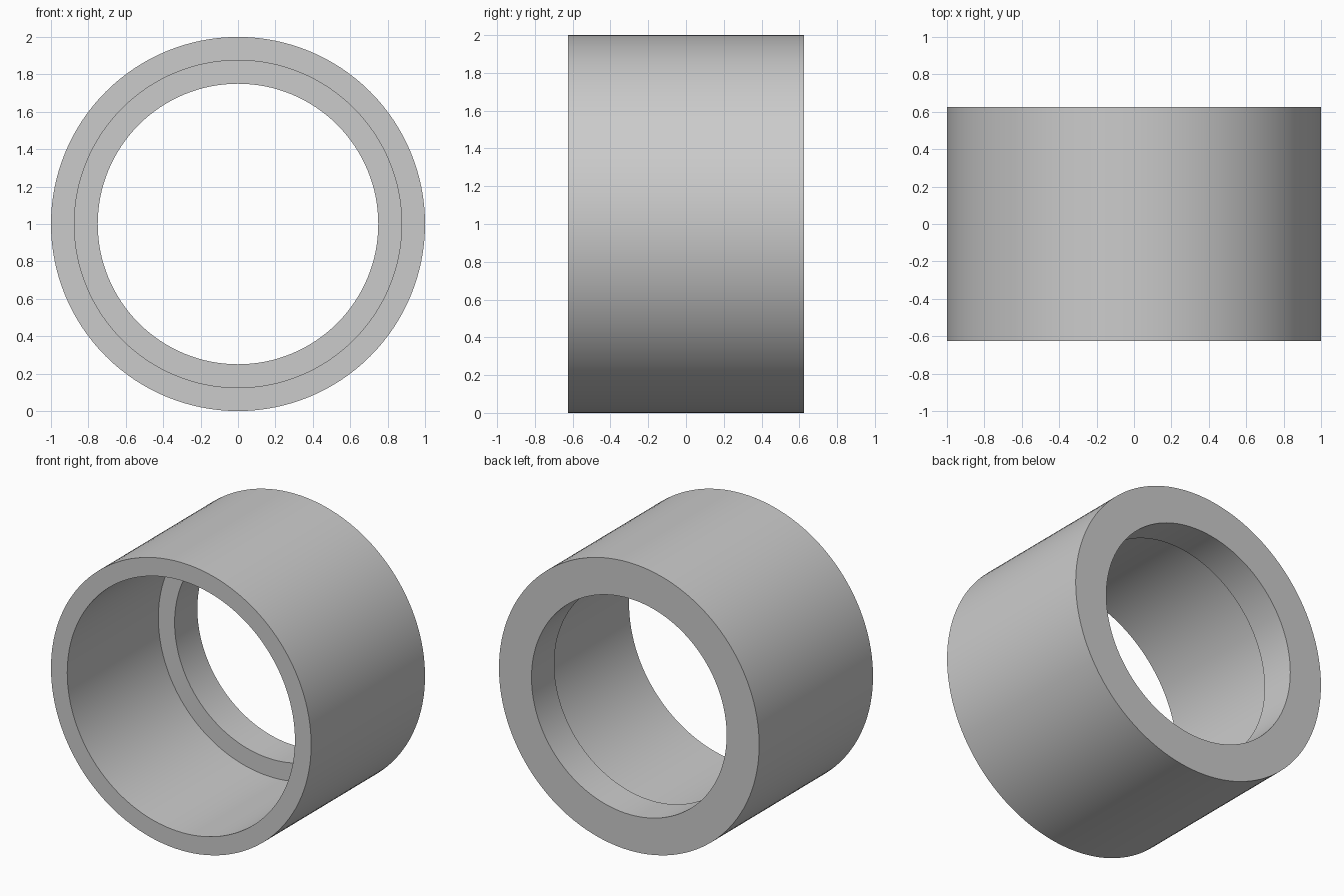
import bpy, bmesh, math
from mathutils import Matrix, Vector

cube = bpy.data.objects.get("Cube")
if cube:
    bpy.data.objects.remove(cube, do_unlink=True)

# Material
grey = bpy.data.materials.new("light_grey")
grey.use_nodes = True
colour = (0.6, 0.6, 0.6, 1)
grey.diffuse_color = colour
grey.node_tree.nodes["Principled BSDF"].inputs["Base Color"].default_value = colour

# Dimensions
OUTER, BORE, LIP = 1.0, 0.875, 0.75
HALF, STEP = 0.625, 0.375   # half length, and position of the inner shoulder

# Stepped wall section (radius, y), revolved around the y axis
section = [(OUTER, -HALF), (OUTER, HALF), (LIP, HALF),
           (LIP, STEP), (BORE, STEP), (BORE, -HALF)]
bm = bmesh.new()
verts = [bm.verts.new((r, y, 0)) for r, y in section]
edges = [bm.edges.new((verts[i - 1], verts[i])) for i in range(len(verts))]
bmesh.ops.spin(bm, geom=verts + edges, cent=(0, 0, 0), axis=(0, 1, 0),
               angle=math.tau, steps=128, use_merge=True)
bmesh.ops.remove_doubles(bm, verts=bm.verts, dist=0.0001)
bmesh.ops.recalc_face_normals(bm, faces=bm.faces)
bmesh.ops.transform(bm, matrix=Matrix.Translation(Vector((0, 0, OUTER))), verts=bm.verts)

mesh = bpy.data.meshes.new("stepped_sleeve")
bm.to_mesh(mesh)
bm.free()
mesh.materials.append(grey)
sleeve = bpy.data.objects.new("stepped_sleeve", mesh)
bpy.context.collection.objects.link(sleeve)

# Smooth round walls with crisp rims
bpy.ops.object.select_all(action='DESELECT')
sleeve.select_set(True)
bpy.context.view_layer.objects.active = sleeve
bpy.ops.object.shade_smooth_by_angle(angle=math.radians(30))
